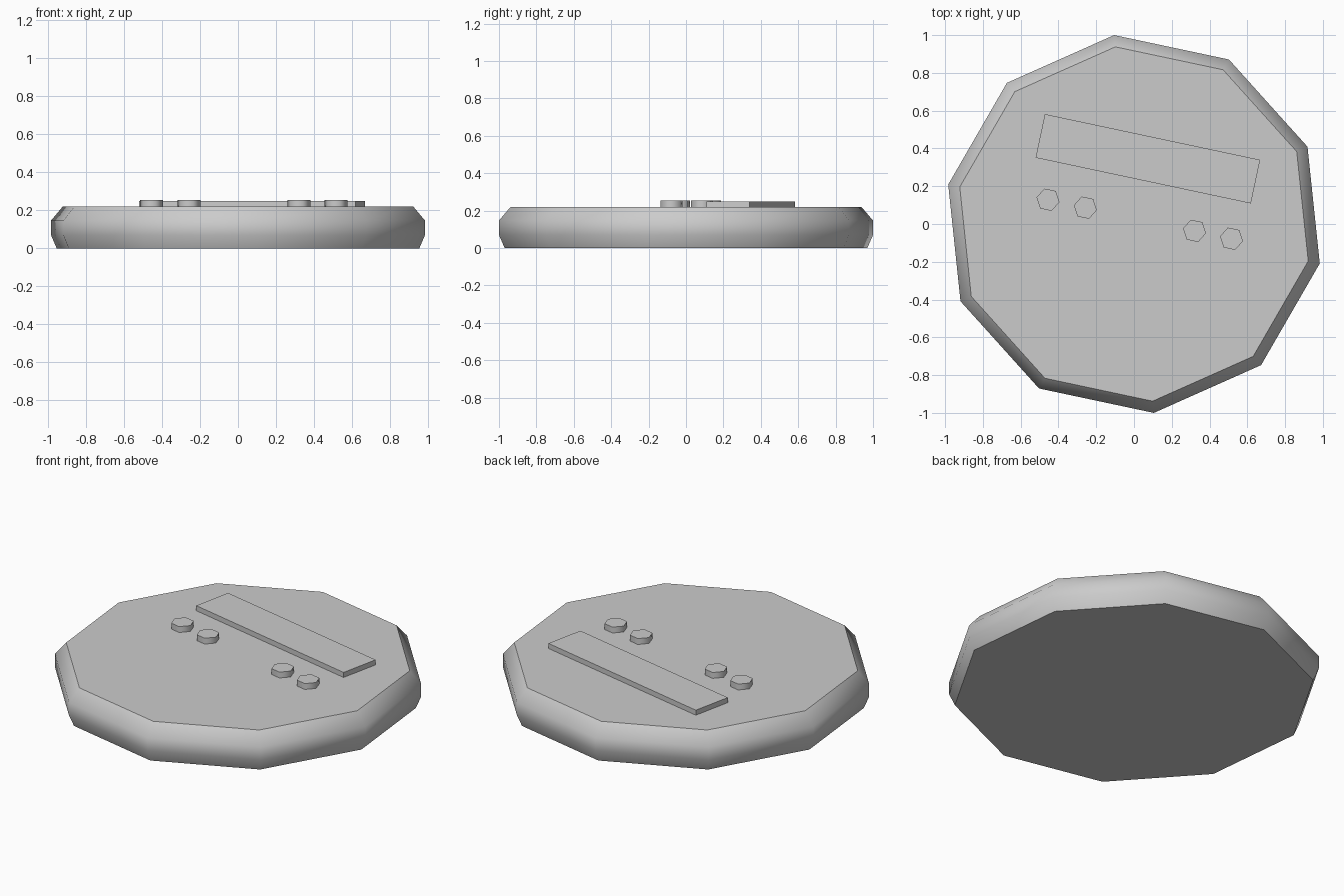
import bpy
import bmesh
from math import cos, sin, pi, radians

cube = bpy.data.objects.get("Cube")
if cube:
    bpy.data.objects.remove(cube, do_unlink=True)

TURN = radians(-12)  # the whole disc is turned about z
TOP = 0.22

grey = bpy.data.materials.new("light_grey")
grey.use_nodes = True
colour = (0.6, 0.6, 0.6, 1)
grey.diffuse_color = colour
grey.node_tree.nodes["Principled BSDF"].inputs["Base Color"].default_value = colour


def add_prism(name, sides, profile, place=(0, 0), smooth=None):
    """Stack rings of (radius, z) into a closed prism."""
    bm = bmesh.new()
    rings = [[bm.verts.new((r * cos(2 * pi * i / sides), r * sin(2 * pi * i / sides), z))
              for i in range(sides)] for r, z in profile]
    for low, high in zip(rings, rings[1:]):
        for i in range(sides):
            j = (i + 1) % sides
            bm.faces.new((low[i], low[j], high[j], high[i]))
    bm.faces.new(rings[0][::-1])
    bm.faces.new(rings[-1])
    return finish(name, bm, place, smooth)


def finish(name, bm, place, smooth):
    mesh = bpy.data.meshes.new(name)
    bm.to_mesh(mesh)
    bm.free()
    mesh.materials.append(grey)
    obj = bpy.data.objects.new(name, mesh)
    bpy.context.collection.objects.link(obj)
    u, v = place
    obj.location = (u * cos(TURN) - v * sin(TURN), u * sin(TURN) + v * cos(TURN), 0)
    obj.rotation_euler.z = TURN
    if smooth:
        bpy.ops.object.select_all(action="DESELECT")
        obj.select_set(True)
        bpy.context.view_layer.objects.active = obj
        bpy.ops.object.shade_smooth_by_angle(angle=radians(smooth))
    return obj


# Ten-sided body with rounded rim
add_prism("body", 10, [(0.975, 0), (1.0055, 0.07), (1.0055, 0.147), (0.943, TOP)], smooth=45)

# Raised flat bar
bm = bmesh.new()
bmesh.ops.create_cube(bm, size=1)
bmesh.ops.scale(bm, vec=(1.165, 0.236, 0.04), verts=bm.verts)
bmesh.ops.translate(bm, vec=(0, 0, TOP + 0.01), verts=bm.verts)
finish("display_bar", bm, (0, 0.353), None)

# Row of six-sided buttons
for n, u in enumerate((-0.472, -0.27, 0.321, 0.521), 1):
    add_prism(f"button_{n}", 6, [(0.062, TOP - 0.01), (0.062, 0.255)], (u, 0.031), smooth=65)
